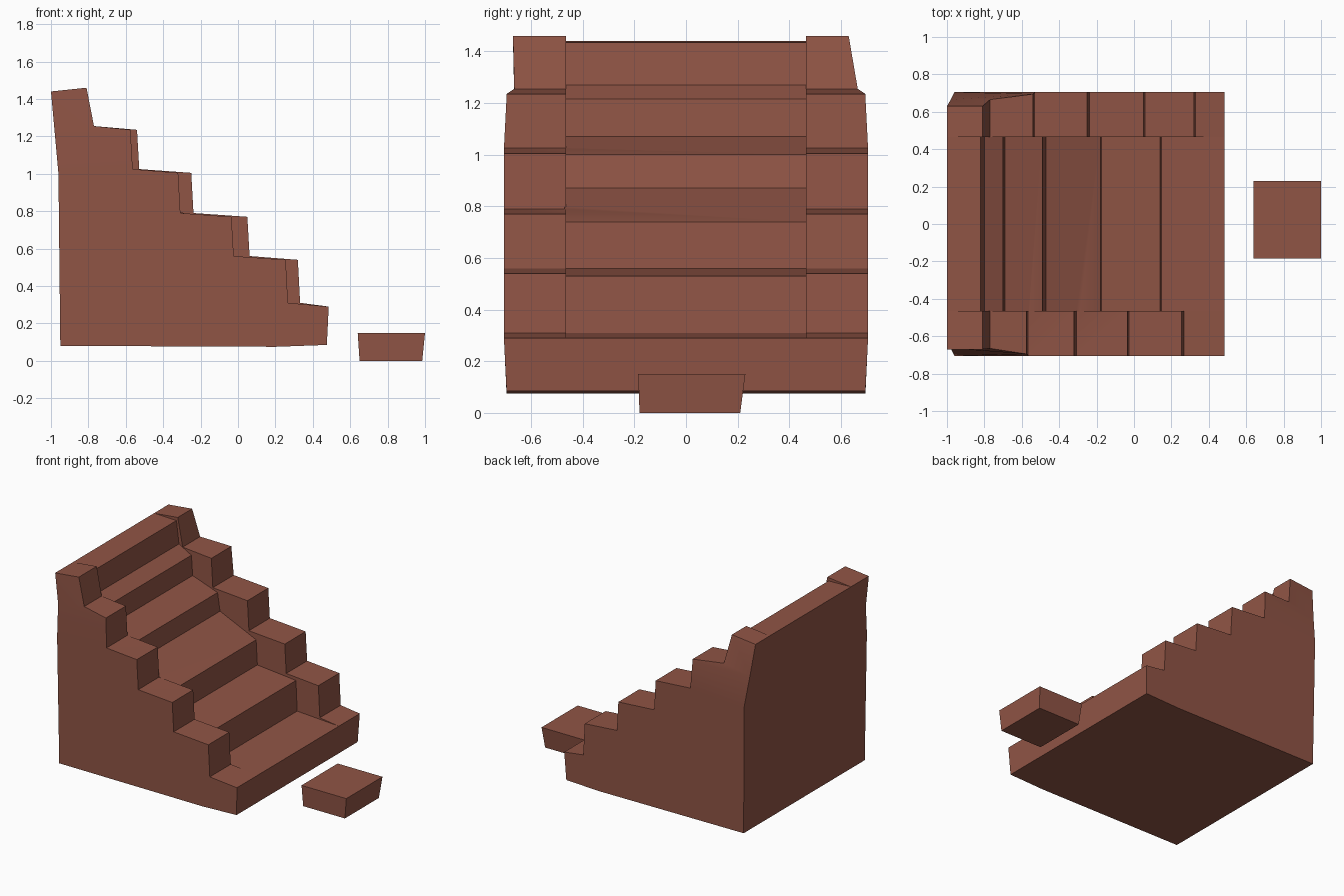
import bpy, bmesh

if "Cube" in bpy.data.objects:
    bpy.data.objects.remove(bpy.data.objects["Cube"])

brick = bpy.data.materials.new("reddish brown")
brick.diffuse_color = (0.28, 0.09, 0.06, 1)
brick.use_nodes = True
brick.node_tree.nodes["Principled BSDF"].inputs["Base Color"].default_value = brick.diffuse_color


def make_object(name, bm):
    bmesh.ops.recalc_face_normals(bm, faces=bm.faces)
    mesh = bpy.data.meshes.new(name)
    bm.to_mesh(mesh)
    bm.free()
    mesh.materials.append(brick)
    ob = bpy.data.objects.new(name, mesh)
    bpy.context.collection.objects.link(ob)
    return ob


def prism(profile, y0, y1):
    """Extrude an x-z profile along y."""
    bm = bmesh.new()
    face = bm.faces.new([bm.verts.new((x, y0, z)) for x, z in profile])
    ext = bmesh.ops.extrude_face_region(bm, geom=[face])
    for v in ext["geom"]:
        if isinstance(v, bmesh.types.BMVert):
            v.co.y = y1
    return bm


BASE = [(0.475, 0.085), (0.2, 0.075), (-0.95, 0.08), (-0.96, 1.0)]


def side_wall(name, side, edges, top_y):
    """Stepped side wall; edges are the x positions of the step fronts."""
    heights = [1.255, 1.025, 0.79, 0.56, 0.31]
    prof = [(-1.0, 1.44), (-0.81, 1.46)]
    x_back = -0.77
    for z, x in zip(heights, edges):
        prof += [(x_back, z), (x, z - 0.02)]
        x_back = x + 0.012
    bm = prism(prof + BASE, side * 0.465, side * 0.705)
    # taper the top post inward and round the foot a little
    bmesh.ops.bisect_plane(bm, geom=bm.verts[:] + bm.edges[:] + bm.faces[:],
                           plane_co=(0, 0, 1.22), plane_no=(0, 0, 1))
    for v in bm.verts:
        if abs(v.co.y) > 0.6:
            if v.co.z > 1.35:
                v.co.y = side * top_y
            elif v.co.z > 1.2:
                v.co.y = side * (0.665 if v.co.x < -0.7 else 0.695)
            elif v.co.z < 0.1:
                v.co.y = side * 0.695
    return make_object(name, bm)


# recessed treads with the back wall
core = [(-1.0, 1.44), (-0.82, 1.435), (-0.80, 1.27), (-0.70, 1.215),
        (-0.69, 1.07), (-0.49, 1.0), (-0.47, 0.87), (-0.18, 0.74),
        (-0.17, 0.56), (0.14, 0.53), (0.15, 0.31), (0.485, 0.29)]
stairs = make_object("stairs", prism(core + BASE, -0.47, 0.475))

# stepped walls on both sides, joined to the treads
walls = [side_wall("front_wall", -1, [-0.575, -0.32, -0.035, 0.255, 0.485], 0.67),
         side_wall("rear_wall", 1, [-0.54, -0.25, 0.05, 0.32, 0.485], 0.63)]
bpy.context.view_layer.objects.active = stairs
for wall in walls:
    mod = stairs.modifiers.new("join", 'BOOLEAN')
    mod.operation = 'UNION'
    mod.solver = 'EXACT'
    mod.object = wall
    bpy.ops.object.modifier_apply(modifier=mod.name)
    bpy.data.objects.remove(wall)

# loose stepping block
bm = bmesh.new()
bmesh.ops.create_cube(bm, size=1)
for v in bm.verts:
    top = v.co.z > 0
    xs = (0.64, 1.0) if top else (0.65, 0.985)
    ys = (-0.185, 0.23) if top else (-0.18, 0.21)
    v.co = (xs[v.co.x > 0], ys[v.co.y > 0], 0.15 if top else 0.0)
block = make_object("stepping_block", bm)

# smooth shading with sharp corners
for ob in (stairs, block):
    ob.select_set(True)
bpy.context.view_layer.objects.active = stairs
bpy.ops.object.shade_smooth_by_angle(angle=0.6)
